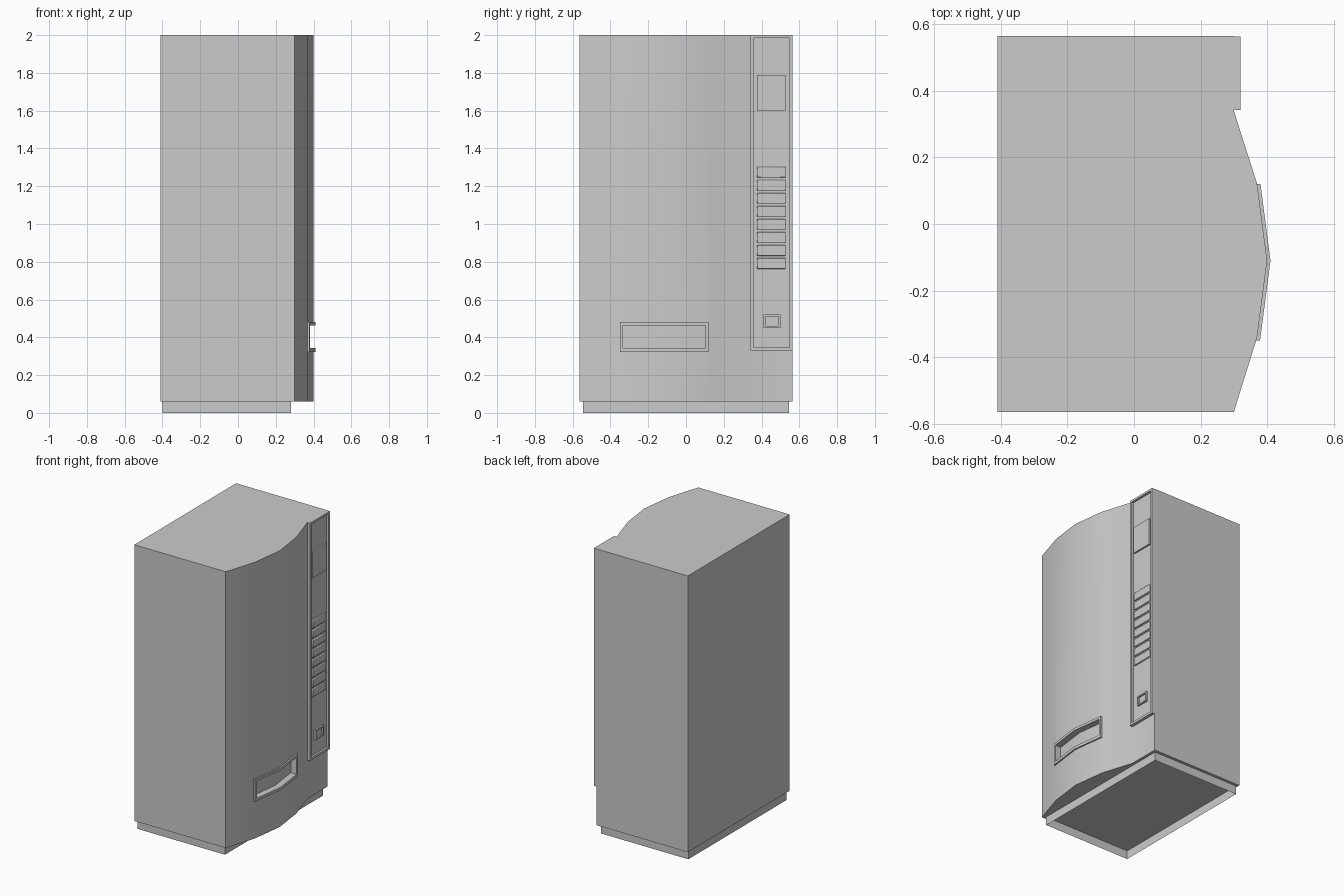
import bpy, bmesh
from math import radians

if "Cube" in bpy.data.objects:
    bpy.data.objects.remove(bpy.data.objects["Cube"])


def add_object(name, bm):
    bmesh.ops.recalc_face_normals(bm, faces=bm.faces)
    mesh = bpy.data.meshes.new(name)
    bm.to_mesh(mesh)
    bm.free()
    ob = bpy.data.objects.new(name, mesh)
    bpy.context.collection.objects.link(ob)
    return ob


def prism(name, profile, z0, z1, caps=True):
    """Extrude an (x, y) profile from z0 to z1."""
    bm = bmesh.new()
    low = [bm.verts.new((x, y, z0)) for x, y in profile]
    top = [bm.verts.new((x, y, z1)) for x, y in profile]
    n = len(profile)
    for i in range(n):
        j = (i + 1) % n
        bm.faces.new((low[i], low[j], top[j], top[i]))
    if caps:
        bm.faces.new(low)
        bm.faces.new(top)
    return add_object(name, bm)


def box(name, x, y, z, caps=True):
    return prism(name, [(x[0], y[0]), (x[1], y[0]), (x[1], y[1]), (x[0], y[1])], z[0], z[1], caps)


def cut(ob, cutter):
    mod = ob.modifiers.new("cut", 'BOOLEAN')
    mod.operation = 'DIFFERENCE'
    mod.solver = 'EXACT'
    mod.object = cutter
    bpy.context.view_layer.objects.active = ob
    bpy.ops.object.modifier_apply(modifier=mod.name)


def smooth(ob):
    bpy.ops.object.select_all(action='DESELECT')
    ob.select_set(True)
    bpy.context.view_layer.objects.active = ob
    bpy.ops.object.shade_smooth_by_angle(angle=radians(30))


def bow_x(y):
    """x of the bowed door between its three middle corners."""
    return 0.40 - 0.03 * abs(y + 0.11) / 0.23


def bowed(name, y0, y1, z0, z1, inner, outer):
    """Strip following the bowed door, between two offsets from it."""
    ys = (y0, -0.11, y1)
    profile = [(bow_x(y) + outer, y) for y in ys] + [(bow_x(y) + inner, y) for y in reversed(ys)]
    return prism(name, profile, z0, z1)


# Cabinet with bowed front door
cabinet = prism("cabinet", [(-0.41, -0.565), (0.30, -0.565), (0.37, -0.34), (0.40, -0.11),
                            (0.37, 0.12), (0.30, 0.34), (0.30, 0.565), (-0.41, 0.565)], 0.06, 2.0)

# Plinth, open underneath
box("plinth", (-0.40, 0.28), (-0.545, 0.545), (0, 0.06), caps=False)

# Delivery slot: raised frame and recess share one cutter
slot_cutter = bowed("slot_cutter", -0.334, 0.104, 0.343, 0.462, -0.035, 0.05)
slot_frame = bowed("slot_frame", -0.35, 0.12, 0.323, 0.48, -0.005, 0.01)
for ob in (cabinet, slot_frame):
    cut(ob, slot_cutter)
bpy.data.objects.remove(slot_cutter)
smooth(cabinet)
smooth(slot_frame)

# Control panel with recessed face
panel = box("control_panel", (0.30, 0.32), (0.342, 0.563), (0.33, 2.0))
panel_cutter = box("panel_cutter", (0.305, 0.4), (0.357, 0.547), (0.347, 1.985))
cut(panel, panel_cutter)
bpy.data.objects.remove(panel_cutter)

# Note reader plate
box("reader_plate", (0.305, 0.317), (0.375, 0.528), (1.60, 1.79))

# Column of selection buttons with sloped rims
for i in range(8):
    z = 0.791 + i * 0.0689
    button = box(f"button_{i + 1}", (0.305, 0.318), (0.375, 0.528), (z - 0.028, z + 0.028))
    bevel = button.modifiers.new("bevel", 'BEVEL')
    bevel.width = 0.004
    bevel.segments = 2
    smooth(button)

# Coin return cup
cup = box("coin_return", (0.305, 0.317), (0.41, 0.50), (0.45, 0.52))
cup_cutter = box("cup_cutter", (0.307, 0.4), (0.42, 0.49), (0.46, 0.51))
cut(cup, cup_cutter)
bpy.data.objects.remove(cup_cutter)
